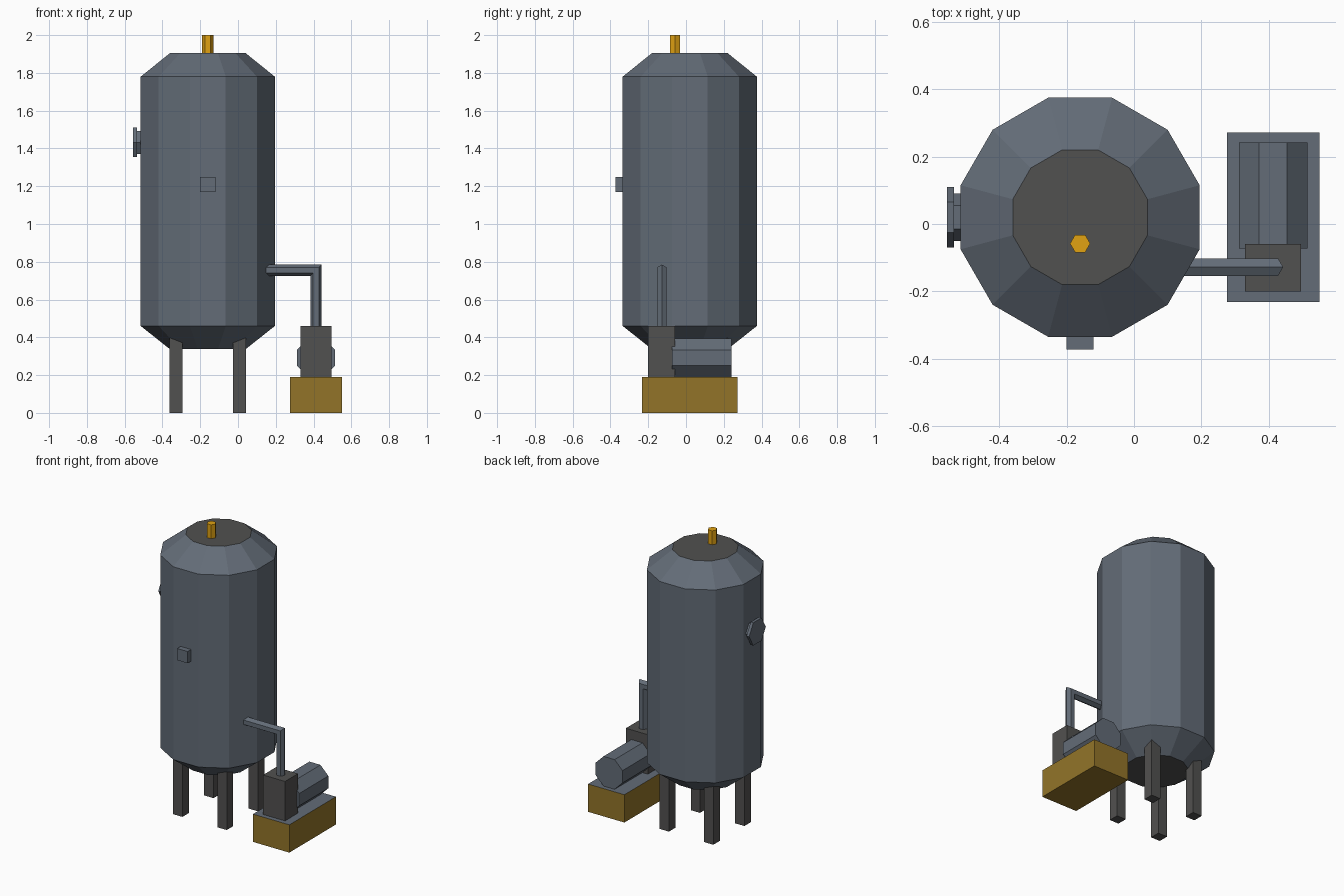
import bpy
import bmesh
from math import cos, sin, pi
from mathutils import Vector

cube = bpy.data.objects.get("Cube")
if cube:
    bpy.data.objects.remove(cube, do_unlink=True)


def material(name, rgb):
    m = bpy.data.materials.new(name)
    m.use_nodes = True
    m.diffuse_color = (*rgb, 1)
    m.node_tree.nodes["Principled BSDF"].inputs["Base Color"].default_value = (*rgb, 1)
    return m


STEEL = material("blue_grey_steel", (0.125, 0.15, 0.185))
DARK = material("dark_grey", (0.083, 0.082, 0.08))
BRONZE = material("bronze_brown", (0.29, 0.175, 0.022))
GOLD = material("gold_yellow", (0.75, 0.36, 0.006))


def finish(name, bm, mats, rule=None):
    """Turn a bmesh into an object; rule(normal) picks the material slot."""
    bmesh.ops.recalc_face_normals(bm, faces=bm.faces)
    for f in bm.faces:
        f.material_index = rule(f.normal) if rule else 0
    me = bpy.data.meshes.new(name)
    bm.to_mesh(me)
    bm.free()
    for m in mats:
        me.materials.append(m)
    ob = bpy.data.objects.new(name, me)
    bpy.context.collection.objects.link(ob)
    return ob


def box(name, lo, hi, mats, rule=None):
    bm = bmesh.new()
    bmesh.ops.create_cube(bm, size=1)
    lo, hi = Vector(lo), Vector(hi)
    bmesh.ops.scale(bm, vec=hi - lo, verts=bm.verts)
    bmesh.ops.translate(bm, vec=(lo + hi) / 2, verts=bm.verts)
    return finish(name, bm, mats, rule)


def polygon(n, radius, turn=0.0):
    return [(radius * cos(turn + 2 * pi * i / n), radius * sin(turn + 2 * pi * i / n))
            for i in range(n)]


def loft(name, rings, mats, rule=None):
    """Skin a stack of equal rings and close both ends."""
    bm = bmesh.new()
    loops = [[bm.verts.new(p) for p in r] for r in rings]
    n = len(loops[0])
    for a, b in zip(loops, loops[1:]):
        for i in range(n):
            j = (i + 1) % n
            bm.faces.new((a[i], a[j], b[j], b[i]))
    bm.faces.new(loops[0])
    bm.faces.new(loops[-1])
    return finish(name, bm, mats, rule)


# Tank with conical ends and dark end caps
TX, TY = -0.16, 0.02
profile = [(0.207, 0.337), (0.3675, 0.46), (0.3675, 1.78), (0.207, 1.905)]
loft("tank", [[(TX + u, TY + v, z) for u, v in polygon(12, r, pi / 12)] for r, z in profile],
     [STEEL, DARK], lambda n: int(abs(n.z) > 0.95))

# Four legs running up into the lower cone
for sx, side in ((1, "left"), (-1, "right")):
    for sy, end in ((-1, "front"), (1, "back")):
        x, y = TX + sx * 0.168, TY + sy * 0.168
        box(f"{end}_{side}_leg", (x - 0.035, y - 0.035, 0), (x + 0.035, y + 0.035, 0.41), [DARK])

# Relief valve on the top
loft("top_valve", [[(TX + u, -0.058 + v, z) for u, v in polygon(6, 0.03)] for z in (1.89, 2.0)],
     [GOLD])

# Manhole neck and flange on the right side
for name, r, x0, x1 in (("manhole_neck", 0.07, -0.50, -0.535),
                        ("manhole_flange", 0.09, -0.535, -0.555)):
    loft(name, [[(x, TY + u, 1.432 + v) for u, v in polygon(6, r)] for x in (x0, x1)], [STEEL])

# Small gauge box on the front
box("gauge_box", (-0.2, -0.373, 1.17), (-0.12, -0.31, 1.25), [STEEL])

# Pump base with a steel top
box("pump_base", (0.276, -0.232, 0), (0.551, 0.272, 0.19), [BRONZE, STEEL],
    lambda n: int(n.z > 0.5))

# Pump housing and octagonal motor
PX = 0.413
box("pump_housing", (PX - 0.083, -0.2, 0.19), (PX + 0.083, -0.059, 0.46), [DARK])
loft("motor", [[(PX + u, y, 0.292 + v) for u, v in polygon(8, 0.11, pi / 8)]
               for y in (-0.073, 0.242)], [STEEL])

# Hexagonal feed pipe with a mitred elbow
PY, PZ = -0.128, 0.755
hexa = polygon(6, 0.03, pi / 2)
loft("feed_pipe", [[(0.08, PY + u, PZ + v) for u, v in hexa],
                   [(PX + v, PY + u, PZ + v) for u, v in hexa],
                   [(PX + v, PY + u, 0.45) for u, v in hexa]], [STEEL])
